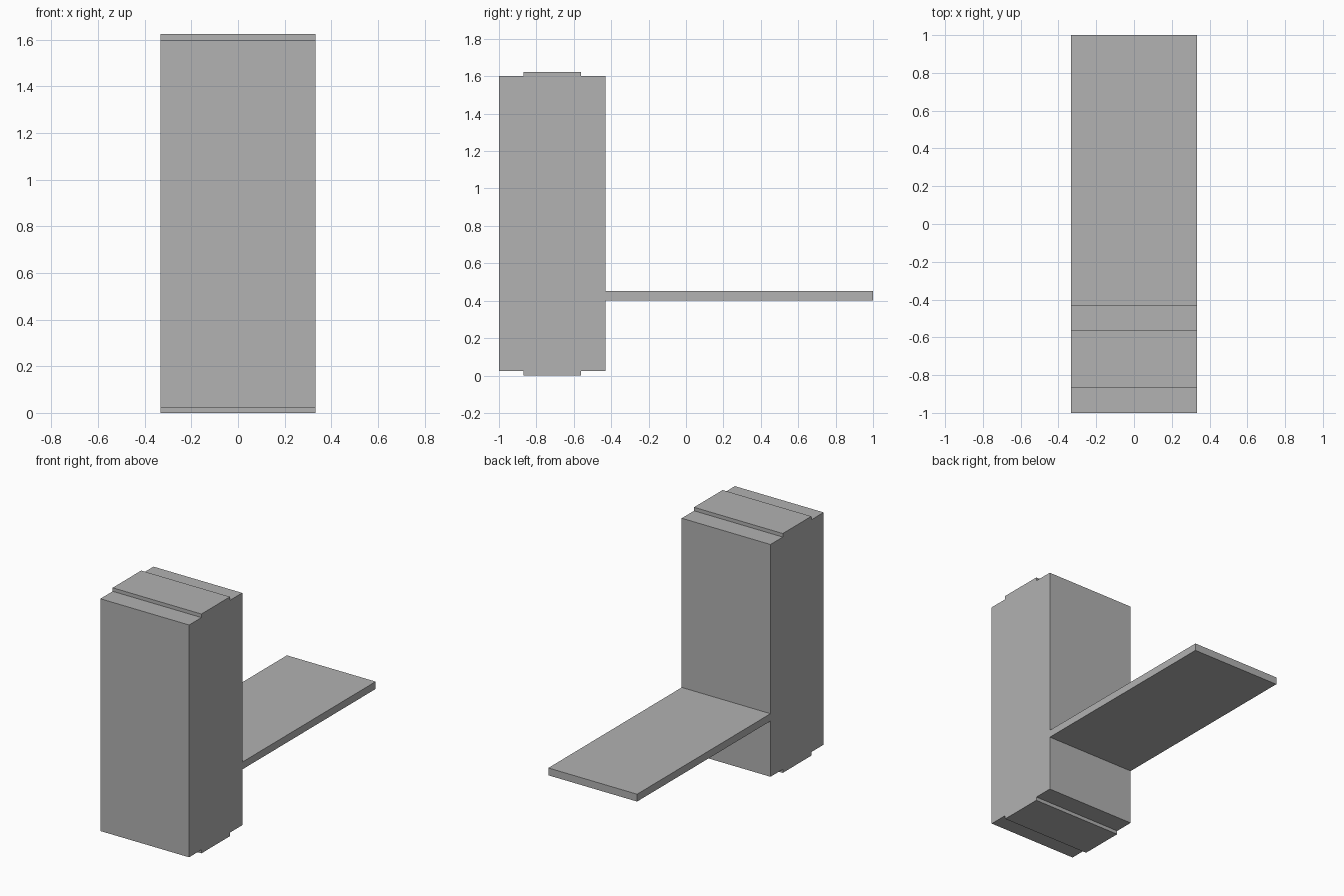
import bpy
import bmesh

HALF_WIDTH = 0.333

cube = bpy.data.objects.get("Cube")
if cube:
    bpy.data.objects.remove(cube, do_unlink=True)

# One plain grey for every part
grey = bpy.data.materials.new("plain grey")
grey.use_nodes = True
colour = (0.445, 0.445, 0.445, 1)
grey.diffuse_color = colour
grey.node_tree.nodes["Principled BSDF"].inputs["Base Color"].default_value = colour


def extrude_profile(name, profile):
    """Sweep a closed (y, z) outline across the full width."""
    bm = bmesh.new()
    face = bm.faces.new([bm.verts.new((-HALF_WIDTH, y, z)) for y, z in profile])
    swept = bmesh.ops.extrude_face_region(bm, geom=[face])["geom"]
    moved = [v for v in swept if isinstance(v, bmesh.types.BMVert)]
    bmesh.ops.translate(bm, verts=moved, vec=(2 * HALF_WIDTH, 0, 0))
    bmesh.ops.recalc_face_normals(bm, faces=bm.faces)
    mesh = bpy.data.meshes.new(name)
    bm.to_mesh(mesh)
    bm.free()
    mesh.materials.append(grey)
    obj = bpy.data.objects.new(name, mesh)
    bpy.context.collection.objects.link(obj)
    return obj


# Upright block with a shallow raised band on its top and bottom
front, back = -1.0, -0.43
band_front, band_back = -0.868, -0.562
low, high, top = 0.024, 1.6, 1.624
extrude_profile("upright_block", [
    (front, low), (band_front, low), (band_front, 0), (band_back, 0),
    (band_back, low), (back, low), (back, high), (band_back, high),
    (band_back, top), (band_front, top), (band_front, high), (front, high),
])

# Thin shelf reaching out from the back
shelf_low, shelf_high = 0.402, 0.452
extrude_profile("rear_shelf", [
    (back, shelf_low), (1, shelf_low), (1, shelf_high), (back, shelf_high),
])
